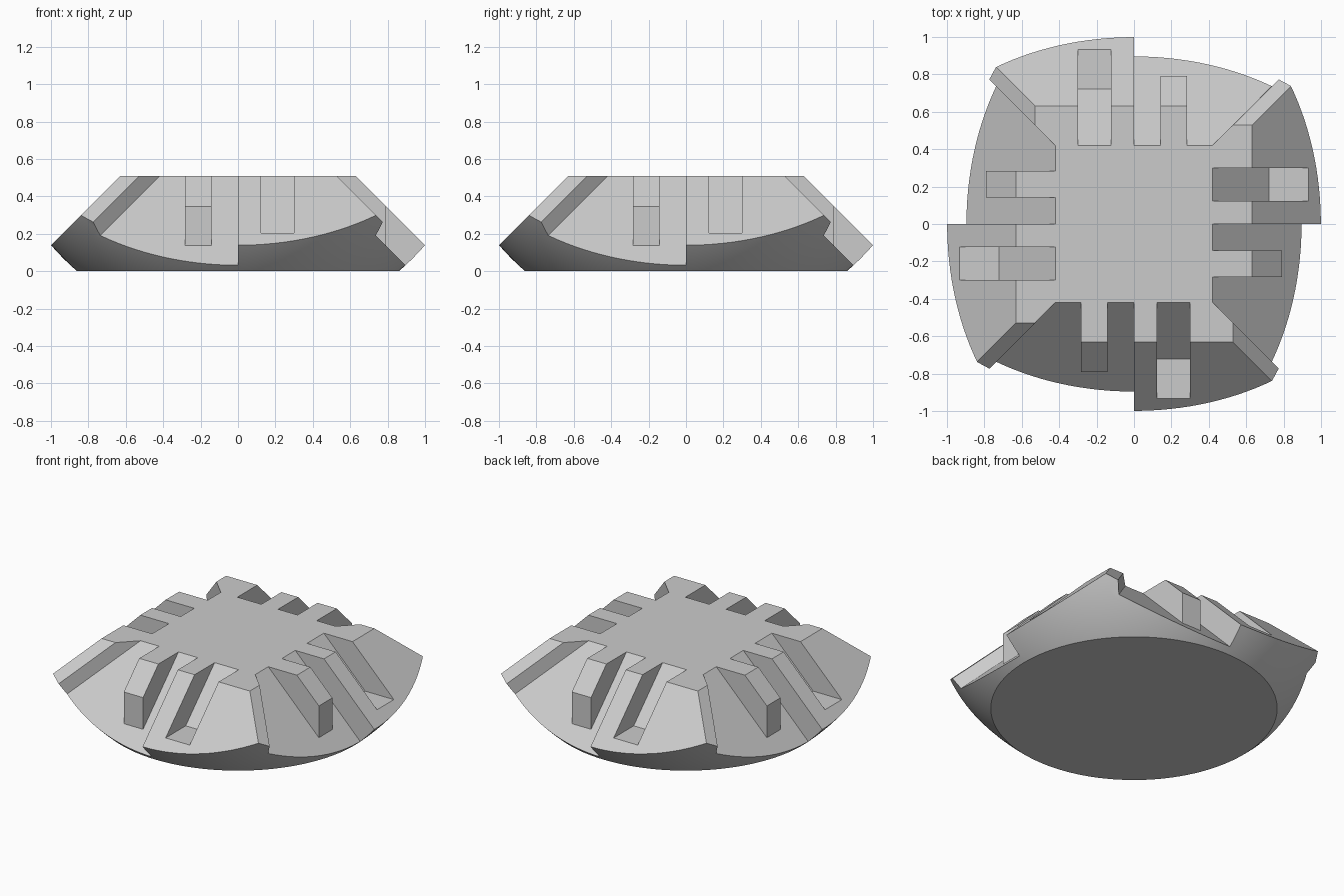
import bpy, bmesh
from math import pi
from mathutils import Matrix, Vector

if "Cube" in bpy.data.objects:
    bpy.data.objects.remove(bpy.data.objects["Cube"])

TOP, HIGH, MID, LOW = 0.508, 1.138, 1.036, 0.928


def cut(bm, normal, dist):
    """Keep the part of bm where normal . p <= dist and cap the opening."""
    n = Vector(normal)
    geom = bm.verts[:] + bm.edges[:] + bm.faces[:]
    res = bmesh.ops.bisect_plane(bm, geom=geom, dist=1e-6, plane_co=n * (dist / n.length_squared),
                                 plane_no=n, clear_outer=True)
    edges = [e for e in res["geom_cut"] if isinstance(e, bmesh.types.BMEdge) and e.is_boundary]
    if edges:
        bmesh.ops.edgeloop_fill(bm, edges=edges)
    bmesh.ops.recalc_face_normals(bm, faces=bm.faces[:])


def to_object(bm, name):
    mesh = bpy.data.meshes.new(name)
    bm.to_mesh(mesh)
    bm.free()
    ob = bpy.data.objects.new(name, mesh)
    bpy.context.collection.objects.link(ob)
    return ob


def block(name, planes, size):
    """Convex block: a big cube trimmed by half-spaces."""
    bm = bmesh.new()
    bmesh.ops.create_cube(bm, size=size)
    for n, d in planes:
        cut(bm, n, d)
    ob = to_object(bm, name)
    ob.hide_render = True
    return ob


def subtract(target, tool):
    """Boolean difference, baked straight into the target mesh."""
    mod = target.modifiers.new("cut", 'BOOLEAN')
    mod.operation = 'DIFFERENCE'
    mod.solver = 'EXACT'
    mod.object = tool
    deps = bpy.context.evaluated_depsgraph_get()
    baked = bpy.data.meshes.new_from_object(target.evaluated_get(deps))
    target.modifiers.clear()
    target.data = baked


# Bowl-shaped body: slice of a large sphere with four 45 degree shoulders
bm = bmesh.new()
bmesh.ops.create_uvsphere(bm, u_segments=128, v_segments=96, radius=1.319,
                          matrix=Matrix.Translation((0, 0, 1.0)))
cut(bm, (0, 0, -1), 0)
cut(bm, (0, 0, 1), TOP)
for n in ((1, 0, 1), (-1, 0, 1), (0, 1, 1), (0, -1, 1)):
    cut(bm, n, HIGH)
body = to_object(bm, "joint_body")

# Front-side cutters: lowered half (leaving a tooth), socket, corner chamfer
slope = ((0, 1, -1), -LOW)
low = block("low_cutter", [slope, ((1, 0, 0), 0), ((-1, 1, 0), 0)], 4)
tooth = block("tooth_block", [((1, 0, 0), -0.142), ((-1, 0, 0), 0.283),
                              ((0, -1, 0), 0.791)], 6)
subtract(low, tooth)
socket = block("socket_cutter", [slope, ((1, 0, 0), 0.299), ((-1, 0, 0), -0.123),
                                 ((0, 0, -1), -0.205)], 3.6)
bevel = block("bevel_cutter", [((-1, 0, -1), -MID), ((1, 1, 0), 0.05), ((0, 1, 0), -0.3)], 3.2)

# Repeat the cuts on all four sides
for i in range(4):
    for tool in (low, socket, bevel):
        tool.rotation_euler.z = i * pi / 2
        bpy.context.view_layer.update()
        subtract(body, tool)
for ob in (low, tooth, socket, bevel):
    bpy.data.objects.remove(ob)

# Smooth bowl, crisp edges
bpy.context.view_layer.objects.active = body
body.select_set(True)
bpy.ops.object.shade_smooth_by_angle(angle=pi / 9)
